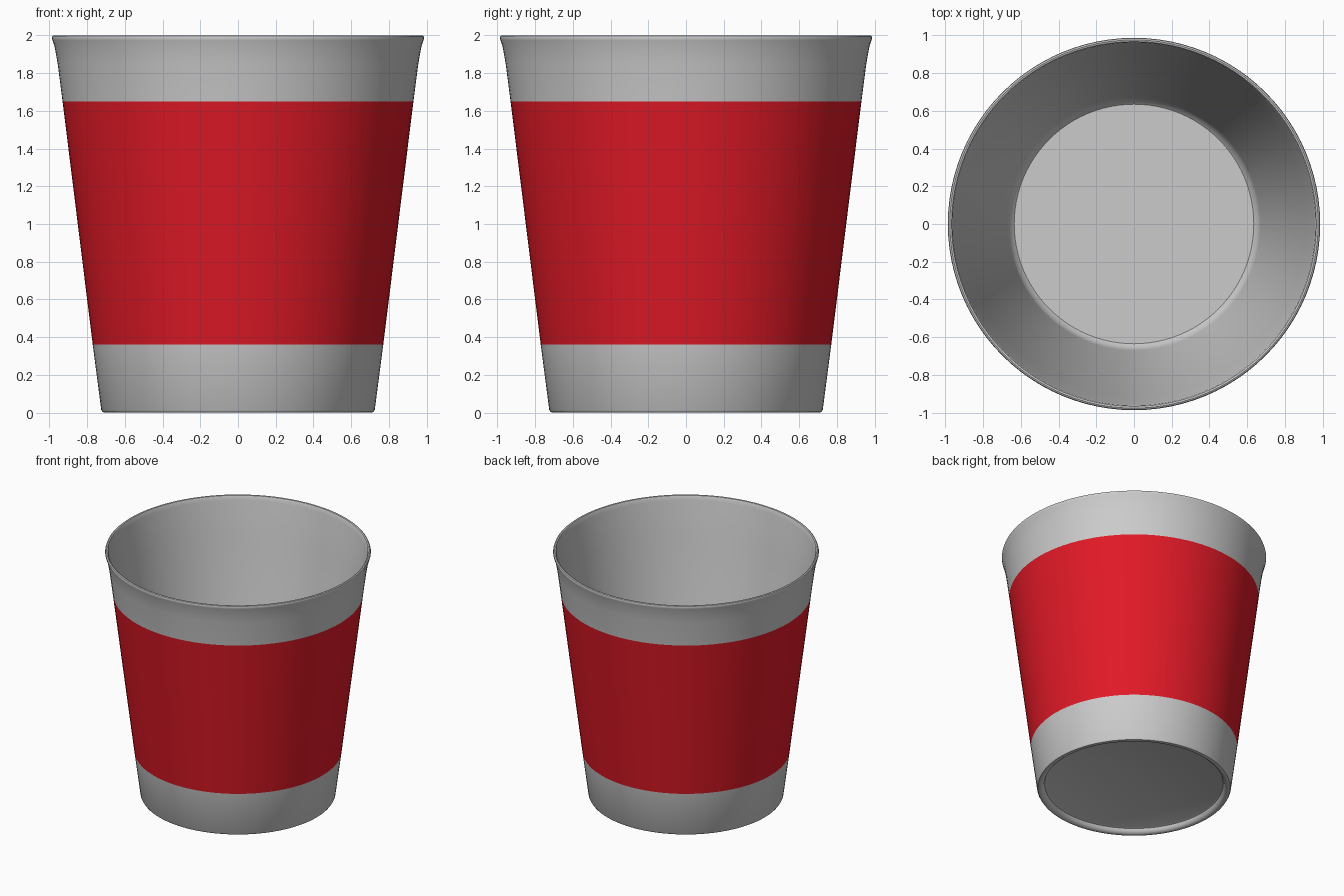
import bpy, bmesh, math

if "Cube" in bpy.data.objects:
    bpy.data.objects.remove(bpy.data.objects["Cube"])

SEGMENTS = 96

red = bpy.data.materials.new("red")
red.diffuse_color = (0.75, 0.01, 0.02, 1)
red.use_nodes = True
red.node_tree.nodes["Principled BSDF"].inputs["Base Color"].default_value = red.diffuse_color
grey = bpy.data.materials.new("grey")
grey.diffuse_color = (0.6, 0.6, 0.6, 1)
grey.use_nodes = True
grey.node_tree.nodes["Principled BSDF"].inputs["Base Color"].default_value = grey.diffuse_color


def lathe(name, profile, materials, band=None):
    """Spin an (r, z) profile around z; the segment numbered `band` gets material 1."""
    bm = bmesh.new()
    rings = []
    for r, z in profile:
        if r == 0:
            rings.append([bm.verts.new((0, 0, z))] * SEGMENTS)
            continue
        rings.append([bm.verts.new((r * math.cos(a), r * math.sin(a), z))
                      for a in (2 * math.pi * i / SEGMENTS for i in range(SEGMENTS))])
    for k, (lo, hi) in enumerate(zip(rings, rings[1:])):
        for i in range(SEGMENTS):
            j = (i + 1) % SEGMENTS
            corners = list(dict.fromkeys((lo[i], lo[j], hi[j], hi[i])))
            face = bm.faces.new(corners)
            face.material_index = 1 if k == band else 0
    bmesh.ops.recalc_face_normals(bm, faces=bm.faces)
    mesh = bpy.data.meshes.new(name)
    bm.to_mesh(mesh)
    bm.free()
    for m in materials:
        mesh.materials.append(m)
    obj = bpy.data.objects.new(name, mesh)
    bpy.context.collection.objects.link(obj)
    bpy.context.view_layer.objects.active = obj
    obj.select_set(True)
    bpy.ops.object.shade_smooth_by_angle(angle=math.radians(35))
    obj.select_set(False)
    return obj


profile = [
    # recessed underside and rounded foot
    (0, 0.04), (0.655, 0.04), (0.667, 0.035), (0.675, 0.015), (0.69, 0.003),
    (0.705, 0), (0.718, 0.003), (0.725, 0.015),
    # outer wall, with the red band between the second and third points
    (0.77, 0.36), (0.93, 1.65), (0.956, 1.85), (0.972, 1.94),
    # rounded rim
    (0.983, 1.973), (0.987, 1.987), (0.984, 1.996), (0.976, 2.0),
    (0.967, 1.997), (0.962, 1.987), (0.958, 1.96),
    # inner wall and floor
    (0.94, 1.87), (0.915, 1.70), (0.67, 0.15), (0.657, 0.10), (0.635, 0.08), (0, 0.08),
]
lathe("cup", profile, [grey, red], band=8)
